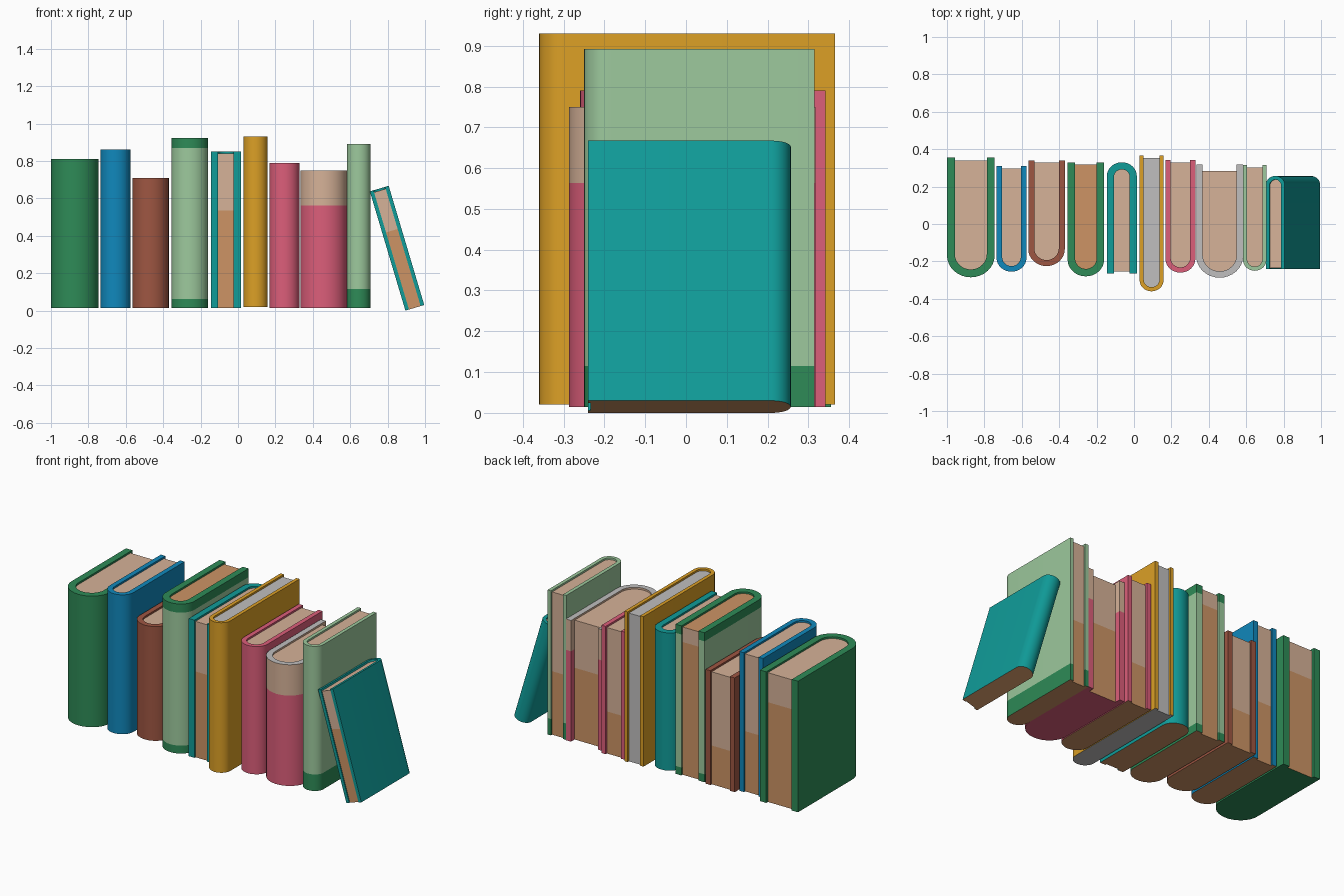
import bpy, bmesh, math

if "Cube" in bpy.data.objects:
    bpy.data.objects.remove(bpy.data.objects["Cube"])

# ---------- colours ----------
def linear(h):
    out = []
    for i in (0, 2, 4):
        c = int(h[i:i + 2], 16) / 255
        out.append(c / 12.92 if c <= 0.04045 else ((c + 0.055) / 1.055) ** 2.4)
    return (*out, 1)

MATS = {}
for name, h in dict(dark_green='2E8B57', blue='1088BC', brown='9E5642', light_green='9DC99D',
                    teal='109C99', yellow='DCA026', pink='DC5E7A', light_page='D6B298',
                    dark_page='CD9465', grey='C0BFBF').items():
    m = bpy.data.materials.new(name)
    m.diffuse_color = linear(h)
    m.use_nodes = True
    m.node_tree.nodes["Principled BSDF"].inputs["Base Color"].default_value = m.diffuse_color
    MATS[name] = m

# ---------- helpers ----------
def u_profile(x0, x1, spine, fore, arc, n=16):
    """Open U shape: straight sides with a rounded spine towards -y."""
    cx, r = (x0 + x1) / 2, (x1 - x0) / 2
    pts = [(x0, fore)]
    for i in range(n + 1):
        a = math.pi * i / n
        pts.append((cx - r * math.cos(a), spine + arc - arc * math.sin(a)))
    return pts + [(x1, fore)]

def finish(bm, name, mats, flip):
    if flip:                                     # spine to the back
        for v in bm.verts:
            v.co.y = flip - v.co.y
    bmesh.ops.recalc_face_normals(bm, faces=bm.faces)
    me = bpy.data.meshes.new(name)
    bm.to_mesh(me)
    bm.free()
    for m in mats:
        me.materials.append(MATS[m])
    ob = bpy.data.objects.new(name, me)
    bpy.context.collection.objects.link(ob)
    bpy.ops.object.select_all(action='DESELECT')
    ob.select_set(True)
    bpy.context.view_layer.objects.active = ob
    bpy.ops.object.shade_smooth_by_angle(angle=math.radians(35))
    return ob

def prism(name, ring, levels, colours, top, bottom, strip, flip):
    """Stack ring through the levels; one colour per level band plus top and bottom."""
    mats = list(dict.fromkeys(colours + [top, bottom]))
    bm = bmesh.new()
    rows = [[bm.verts.new((x, y, z)) for x, y in ring] for z in levels]
    n = len(ring)
    for k, c in enumerate(colours):
        for i in range(n):
            j = (i + 1) % n
            f = bm.faces.new((rows[k][i], rows[k][j], rows[k + 1][j], rows[k + 1][i]))
            f.material_index = mats.index(c)
    for row, c in ((rows[0], bottom), (rows[-1], top)):
        if strip:                                # outer half and inner half joined by quads
            caps = [(row[i], row[i + 1], row[n - 2 - i], row[n - 1 - i]) for i in range(n // 2 - 1)]
        else:
            caps = [row]
        for cap in caps:
            bm.faces.new(cap).material_index = mats.index(c)
    return finish(bm, name, mats, flip)

def book(name, x0, x1, y0, y1, z0, z1, t, bands, split, inset=0.012, rim=None,
         page_top='light_page', page=('dark_page', 'light_page'), bottom='dark_page', reverse=False):
    """bands: [(colour, upper height), ...] from the bottom up; split: page colour change height."""
    flip = (y0 + y1) if reverse else 0
    w = x1 - x0
    outer = u_profile(x0, x1, y0, y1, w * 0.46)
    inner = u_profile(x0 + t, x1 - t, y0 + t, y1, (w - 2 * t) * 0.48)
    levels = [z0] + [b[1] for b in bands]
    cols = [b[0] for b in bands]
    cover = prism(name + '_cover', outer + inner[::-1], levels, cols,
                  rim or cols[-1], bottom, True, flip)
    block = u_profile(x0 + t, x1 - t, y0 + t, y1 - inset, (w - 2 * t) * 0.48)
    pages = prism(name + '_pages', block, [z0, split, z1 - 0.011], list(page),
                  page_top, bottom, False, flip)
    return cover, pages

# ---------- upright books, left to right ----------
B = 0.015
book('dark_green_book', -1.0, -0.745, -0.285, 0.355, B, 0.81, 0.042, [('dark_green', 0.81)], 0.62,
     inset=0.016, bottom='dark_green')
book('blue_book', -0.735, -0.575, -0.255, 0.31, B, 0.86, 0.03, [('blue', 0.86)], 0.38)
book('brown_book', -0.565, -0.37, -0.225, 0.34, B, 0.708, 0.032, [('brown', 0.708)], 0.25)
book('banded_green_book', -0.355, -0.16, -0.28, 0.33, B, 0.922, 0.04,
     [('dark_green', 0.063), ('light_green', 0.87), ('dark_green', 0.922)], 0.82, page_top='dark_page')
book('reversed_teal_book', -0.145, 0.015, -0.265, 0.33, B, 0.85, 0.038, [('teal', 0.85)], 0.535,
     inset=0.01, reverse=True)
book('yellow_book', 0.03, 0.158, -0.36, 0.365, 0.02, 0.93, 0.022, [('yellow', 0.93)], 0.5,
     page_top='grey', page=('grey', 'grey'), bottom='grey')
book('pink_book', 0.168, 0.328, -0.26, 0.342, B, 0.79, 0.028, [('pink', 0.79)], 0.27)
book('two_tone_book', 0.333, 0.583, -0.287, 0.318, B, 0.75, 0.034,
     [('pink', 0.563), ('light_page', 0.75)], 0.45, inset=0.035, rim='grey', bottom='pink')
book('light_green_book', 0.583, 0.708, -0.25, 0.315, B, 0.892, 0.022,
     [('dark_green', 0.115), ('light_green', 0.892)], 0.4)

# ---------- leaning book, built upright at the origin then tilted ----------
for part in book('leaning_teal_book', 0, 0.105, -0.24, 0.257, 0, 0.665, 0.02, [('teal', 0.665)], 0.43,
                 inset=0.006, reverse=True):
    part.location = (0.895, 0, 0)
    part.rotation_euler = (0, -math.radians(16.6), 0)
